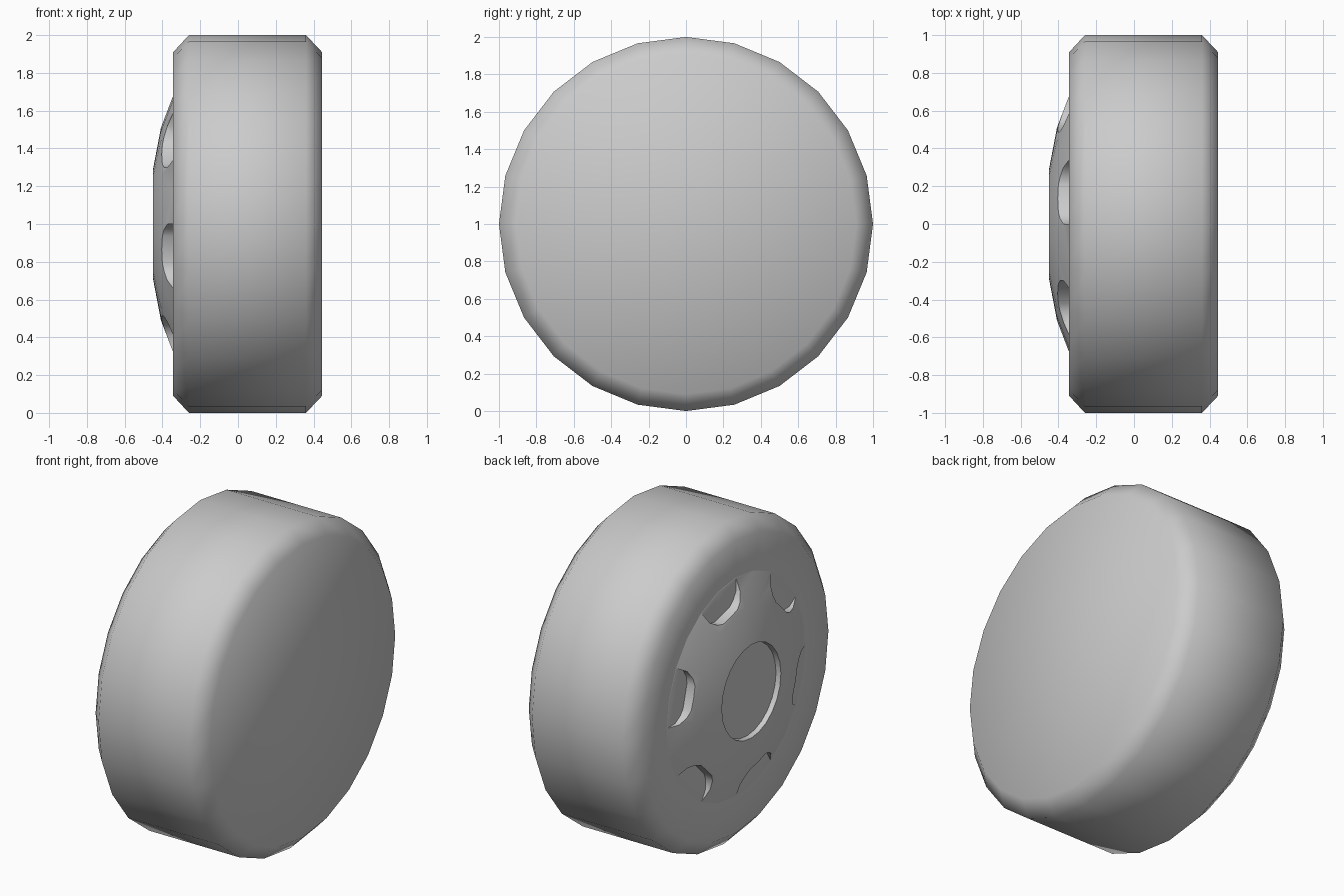
import bpy, bmesh
from math import sin, cos, radians

if "Cube" in bpy.data.objects:
    bpy.data.objects.remove(bpy.data.objects["Cube"])

SEGMENTS = 24


def new_object(name, bm):
    bmesh.ops.recalc_face_normals(bm, faces=bm.faces)
    mesh = bpy.data.meshes.new(name)
    bm.to_mesh(mesh)
    bm.free()
    obj = bpy.data.objects.new(name, mesh)
    bpy.context.collection.objects.link(obj)
    return obj


def polar(x, r, degrees):
    a = radians(degrees)
    return (x, r * cos(a), 1 + r * sin(a))


def lathe(name, profile, cap_start, cap_end):
    """Spin (x, radius) points about the wheel axis."""
    bm = bmesh.new()
    rings = [[bm.verts.new(polar(x, r, 360 * i / SEGMENTS)) for i in range(SEGMENTS)]
             for x, r in profile]
    for a, b in zip(rings, rings[1:]):
        for i in range(SEGMENTS):
            j = (i + 1) % SEGMENTS
            bm.faces.new((a[i], a[j], b[j], b[i]))
    if cap_start:
        bm.faces.new(rings[0])
    if cap_end:
        bm.faces.new(rings[-1])
    return new_object(name, bm)


def smooth(obj):
    bpy.ops.object.select_all(action='DESELECT')
    obj.select_set(True)
    bpy.context.view_layer.objects.active = obj
    bpy.ops.object.shade_smooth_by_angle(angle=radians(55))


# Tyre with bevelled shoulders and a closed inner side
tyre = lathe("tyre", [(0.445, 0.91), (0.36, 1.0), (-0.26, 1.0),
                      (-0.343, 0.91), (-0.343, 0.68)], True, False)

# Domed hub with a shallow round recess in the middle
hub = lathe("hub", [(-0.338, 0.68), (-0.343, 0.68), (-0.408, 0.51), (-0.45, 0.29),
                    (-0.42, 0.285)], True, True)

# Six pockets between the spokes, open towards the tyre
outline = [(0.9, 0), (0.60, 0), (0.55, 3), (0.525, 7), (0.52, 15),
           (0.525, 23), (0.55, 27), (0.60, 30), (0.9, 30)]
bm = bmesh.new()
for k in range(6):
    top, bottom = [[bm.verts.new(polar(x, r, a + 60 * k)) for r, a in outline]
                   for x in (-0.6, -0.345)]
    bm.faces.new(top)
    bm.faces.new(bottom)
    n = len(outline)
    for i in range(n):
        j = (i + 1) % n
        bm.faces.new((top[i], top[j], bottom[j], bottom[i]))
cutter = new_object("pocket_cutter", bm)
cutter.hide_render = True

cut = hub.modifiers.new("pockets", 'BOOLEAN')
cut.operation = 'DIFFERENCE'
cut.solver = 'EXACT'
cut.object = cutter
bpy.context.view_layer.objects.active = hub
bpy.ops.object.modifier_apply(modifier=cut.name)
bpy.data.objects.remove(cutter)

for part in (tyre, hub):
    smooth(part)
